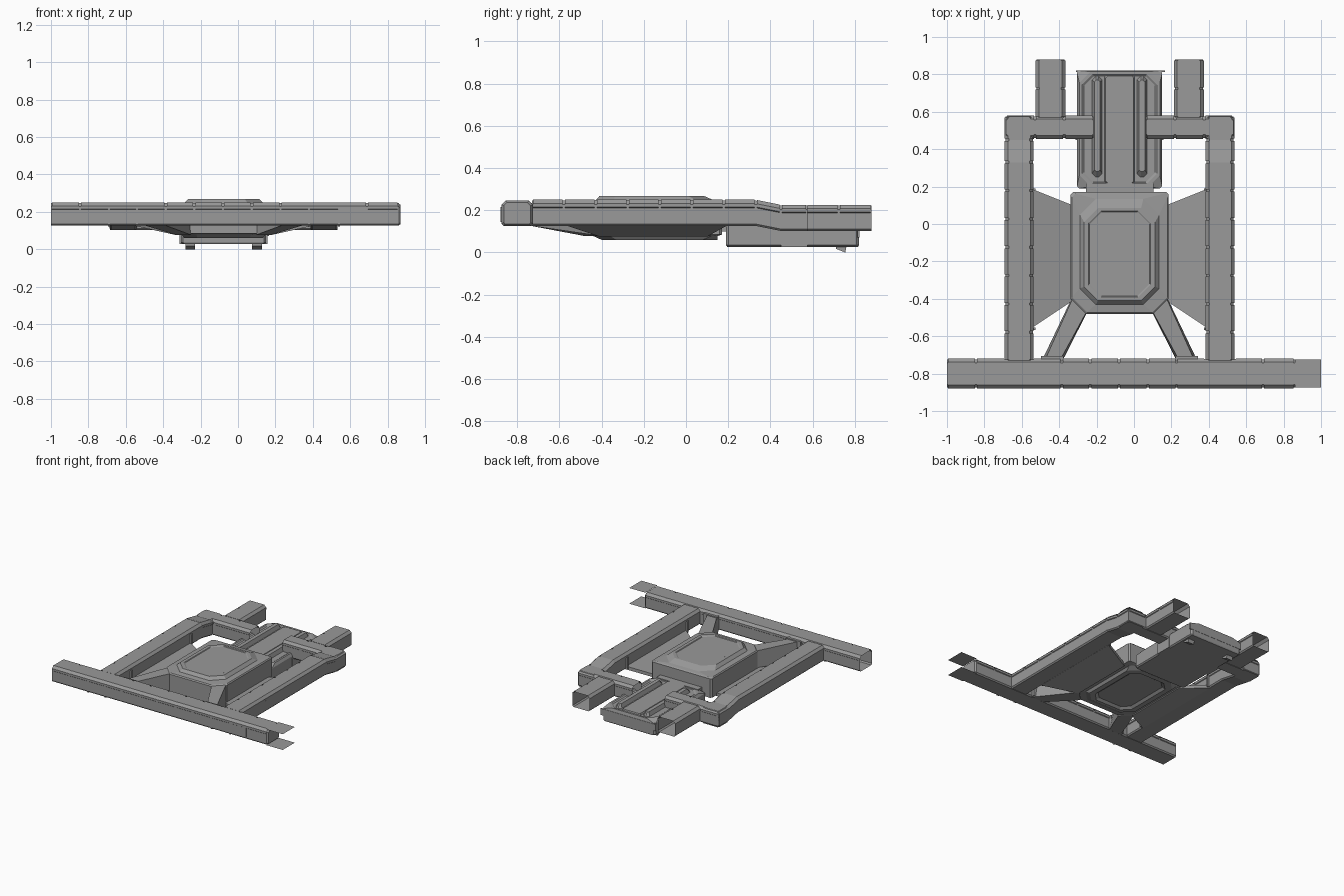
import bpy
import bmesh
from mathutils import Vector

if "Cube" in bpy.data.objects:
    bpy.data.objects.remove(bpy.data.objects["Cube"])

CX = -0.077  # mirror line of everything except the front beam

steel = bpy.data.materials.new("dark_grey_metal")
steel.diffuse_color = (0.32, 0.32, 0.32, 1)
steel.use_nodes = True
steel.node_tree.nodes["Principled BSDF"].inputs["Base Color"].default_value = steel.diffuse_color


def mesh(name, verts, faces):
    me = bpy.data.meshes.new(name)
    me.from_pydata([tuple(v) for v in verts], [], faces)
    me.materials.append(steel)
    bm = bmesh.new()
    bm.from_mesh(me)
    bmesh.ops.recalc_face_normals(bm, faces=bm.faces)
    bm.to_mesh(me)
    bm.free()
    ob = bpy.data.objects.new(name, me)
    bpy.context.collection.objects.link(ob)
    return ob


def loft(name, rings, cap=True, closed=True):
    """Skin a list of equally sized rings, optionally capped."""
    n = len(rings[0])
    verts = [v for r in rings for v in r]
    faces = []
    for k in range(len(rings) - 1):
        for i in range(n if closed else n - 1):
            j = (i + 1) % n
            faces.append((k * n + i, k * n + j, (k + 1) * n + j, (k + 1) * n + i))
    if cap:
        faces += [tuple(reversed(range(n))), tuple(range(len(verts) - n, len(verts)))]
    return mesh(name, verts, faces)


def box(name, x0, x1, y0, y1, z0, z1):
    return loft(name, [[(x0, y0, z), (x1, y0, z), (x1, y1, z), (x0, y1, z)] for z in (z0, z1)])


def sweep(name, path, profile, closed):
    path = [Vector(p) for p in path]
    d = path[-1] - path[0]
    side = Vector((d.y, -d.x, 0)).normalized()
    return loft(name, [[p + side * u + Vector((0, 0, w)) for u, w in profile] for p in path],
                cap=False, closed=closed)


def tube_profile(w, h=0.06, c=0.018):
    return [(-w, -h + c / 2), (-w + c / 2, -h), (w - c / 2, -h), (w, -h + c / 2),
            (w, h - c), (w - c, h), (-w + c, h), (-w, h - c)]


def cover_profile(w, h=0.064, c=0.018):
    return [(-w + .005, .026), (-w, .03), (-w, h - c), (-w + c, h),
            (w - c, h), (w, h - c), (w, .03), (w - .005, .026)]


def beam(name, path, w):
    """Open hollow beam with a row of raised cover plates along it."""
    sweep(name, path, tube_profile(w), True)
    for k in range(len(path) - 1):
        a, b = Vector(path[k]), Vector(path[k + 1])
        n = max(1, round((b - a).length / 0.15))
        for i in range(n):
            g = 0.006 / (b - a).length
            p, q = a.lerp(b, i / n + g), a.lerp(b, (i + 1) / n - g)
            sweep(name + "_cover", [p, q], cover_profile(w + 0.005), False)


def octagon(x0, x1, y0, y1, z, c, cb=None):
    cb = c if cb is None else cb
    return [Vector(p) for p in ((x0 + c, y0, z), (x1 - c, y0, z), (x1, y0 + c, z), (x1, y1 - cb, z),
                                (x1 - cb, y1, z), (x0 + cb, y1, z), (x0, y1 - cb, z), (x0, y0 + c, z))]


def oct_c(hx, y0, y1, z, c, cb=None):
    return octagon(CX - hx, CX + hx, y0, y1, z, c, cb)


# front cross beam with closed right end, then bare top and bottom plates
ZF = 0.186
beam("front_beam", [(x, -.8, ZF) for x in (-1, -.69, -.54, .38, .54, .69, .86)], 0.075)
sweep_end = [[(x, -.8 + u * f, ZF + w * f) for u, w in tube_profile(.075)]
             for x, f in ((.855, .99), (.87, .85))]
loft("front_beam_end_cap", sweep_end)
for z in (ZF - .06, ZF + .063):
    mesh("end_plate", [(.86, -.875, z), (1, -.875, z), (1, -.725, z), (.86, -.725, z)], [(0, 1, 2, 3)])

# joint bands on the front beam and a side panel
for x in (-.69, -.54, .38, .54):
    sweep("joint_band", [(x - .005, -.8, ZF), (x + .005, -.8, ZF)], tube_profile(.079, .0635), True)
box("front_panel", .545, .685, -.879, -.87, .145, .215)

for s, tag in ((-1, "left"), (1, "right")):
    def X(d):
        return CX + s * d

    # side beam dropping towards the back, half crossbeam, rear horn
    beam(tag + "_side_beam", [(X(.537), -.73, ZF), (X(.537), .33, ZF),
                              (X(.537), .45, .162), (X(.537), .575, .162)], 0.073)
    beam(tag + "_rear_crossbeam", [(X(.608), .517, .162), (X(.14), .517, .162)], 0.057)
    beam(tag + "_rear_horn", [(X(.37), .57, .162), (X(.37), .88, .162)], 0.075)

    # sloping wing between side beam and centre pan, with end tabs on the beam
    wing = [(.475, -.56, .125), (.475, .19, .125), (.25, .10, .075), (.25, -.41, .075)]
    loft(tag + "_wing", [[(X(x), y, z) for x, y, z in wing],
                         [(X(x), y, z + .025) for x, y, z in wing]])
    for y in (-.56, .185):
        box(tag + "_wing_tab", X(.45), X(.47), y - .006, y + .006, .13, .22)

    # diagonal strut from front beam to pan
    strut = [(.42, -.74, .127), (.31, -.74, .127), (.175, -.475, .077), (.255, -.395, .077)]
    top = [(.405, -.74, .225), (.325, -.74, .225), (.18, -.475, .235), (.25, -.395, .235)]
    loft(tag + "_strut", [[(X(x), y, z) for x, y, z in strut], [(X(x), y, z) for x, y, z in top]])
    box(tag + "_strut_foot", X(.30), X(.42), -.74, -.705, .128, .235)

    # long ribs on the rear tray
    loft(tag + "_tray_rib", [octagon(X(.12) - .027, X(.12) + .027, .25, .79, .14, .02),
                             octagon(X(.12) - .015, X(.12) + .015, .28, .77, .17, .01)])

    # rear tray side block and small wedge foot
    box(tag + "_tray_block", X(.20), X(.235), .45, .575, .027, .11)
    loft(tag + "_foot", [[(X(a), y, z) for y, z in ((.71, .027), (.71, .018), (.755, 0), (.76, .027))]
                         for a in (.152, .205)])

# centre pan: recessed underside, tall walls, raised octagonal lid
loft("centre_pan", [
    oct_c(.15, -.36, .09, .075, .05), oct_c(.17, -.38, .11, .06, .06),
    oct_c(.21, -.40, .15, .06, .07), oct_c(.225, -.44, .15, .078, .08, .03),
    oct_c(.262, -.48, .17, .085, .08, .012), oct_c(.262, -.48, .17, .233, .08, .012),
    oct_c(.255, -.472, .162, .241, .08, .02), oct_c(.212, -.43, .135, .246, .085),
    oct_c(.190, -.41, .085, .268, .075), oct_c(.165, -.39, .07, .268, .065),
    oct_c(.160, -.385, .065, .264, .065)])

# neck joining pan and tray
loft("neck", [oct_c(.18, .15, .22, z, .004) for z in (.10, .15)])

# rear tray with stepped top
loft("rear_tray", [
    oct_c(.218, .195, .815, .027, .012), oct_c(.228, .19, .82, .035, .012),
    oct_c(.228, .19, .82, .125, .012), oct_c(.215, .2, .815, .145, .06),
    oct_c(.2, .215, .8, .145, .055), oct_c(.19, .225, .79, .138, .05)])
loft("tray_centre_panel", [oct_c(.085, .21, .80, .13, .01), oct_c(.075, .22, .79, .15, .01)])
box("tray_rear_lip", -.31, .165, .812, .822, .07, .12)
